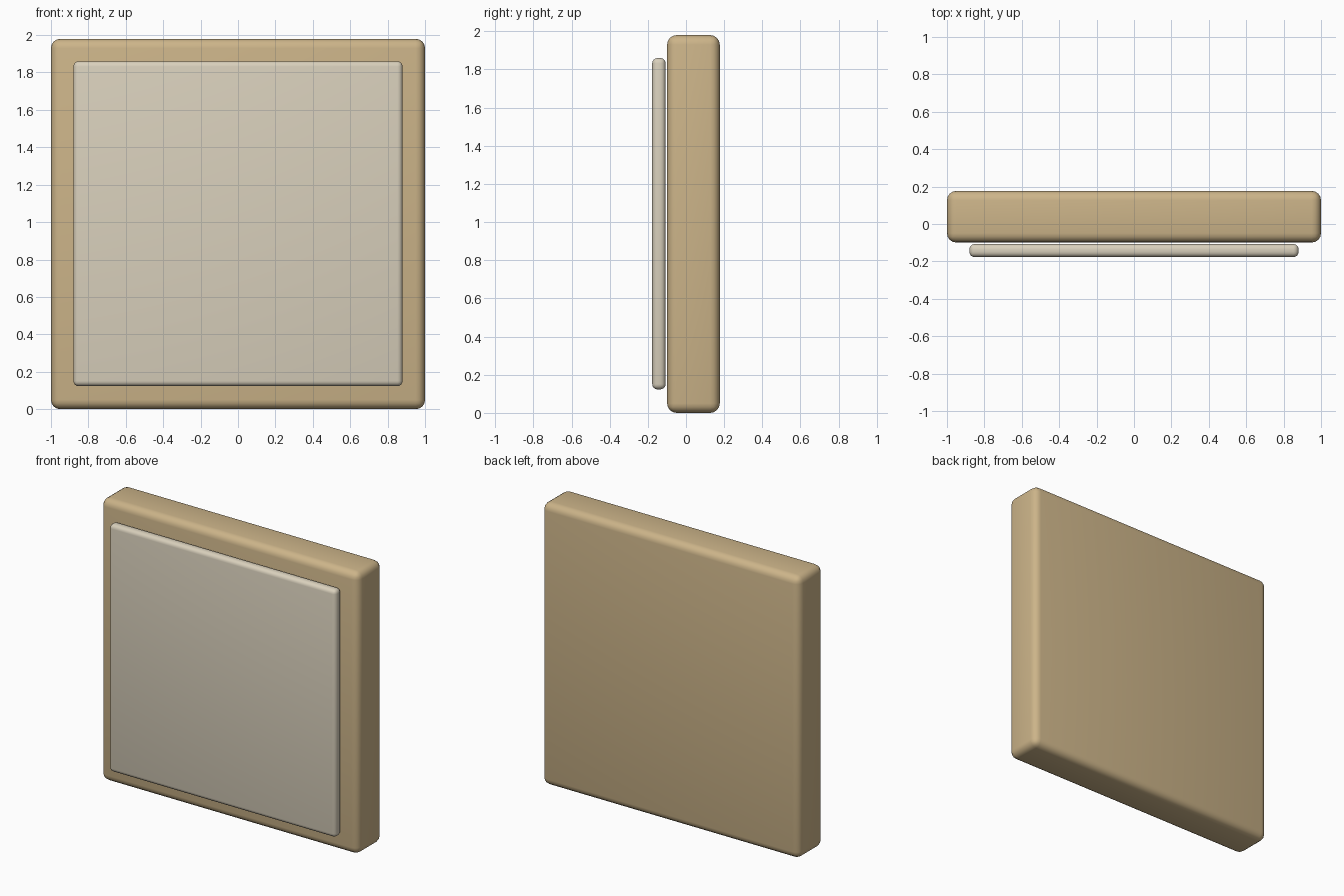
import bpy

if "Cube" in bpy.data.objects:
    bpy.data.objects.remove(bpy.data.objects["Cube"])


def srgb(r, g, b):
    f = lambda c: c / 12.92 if c <= 0.04045 else ((c + 0.055) / 1.055) ** 2.4
    return (f(r / 255), f(g / 255), f(b / 255), 1)


def material(name, rgb):
    m = bpy.data.materials.new(name)
    m.diffuse_color = srgb(*rgb)
    m.use_nodes = True
    m.node_tree.nodes["Principled BSDF"].inputs["Base Color"].default_value = m.diffuse_color
    return m


def rounded_box(name, lo, hi, radius, mat):
    """Box between two corners with softly rounded edges."""
    bpy.ops.mesh.primitive_cube_add(
        size=1, location=[(a + b) / 2 for a, b in zip(lo, hi)])
    ob = bpy.context.object
    ob.name = name
    ob.scale = [b - a for a, b in zip(lo, hi)]
    bpy.ops.object.transform_apply(location=False, rotation=False, scale=True)
    bev = ob.modifiers.new("rounding", 'BEVEL')
    bev.width = radius
    bev.segments = 4
    bpy.ops.object.modifier_apply(modifier=bev.name)
    bpy.ops.object.shade_smooth_by_angle()
    ob.data.materials.append(mat)
    return ob


tan = material("tan", (204, 180, 137))
cream = material("cream", (217, 208, 188))

# thick backing board
rounded_box("backing_board", (-1, -0.099, 0), (1, 0.177, 1.98), 0.05, tan)
# thin raised panel just in front of it
rounded_box("front_panel", (-0.88, -0.177, 0.123), (0.88, -0.107, 1.86), 0.028, cream)
